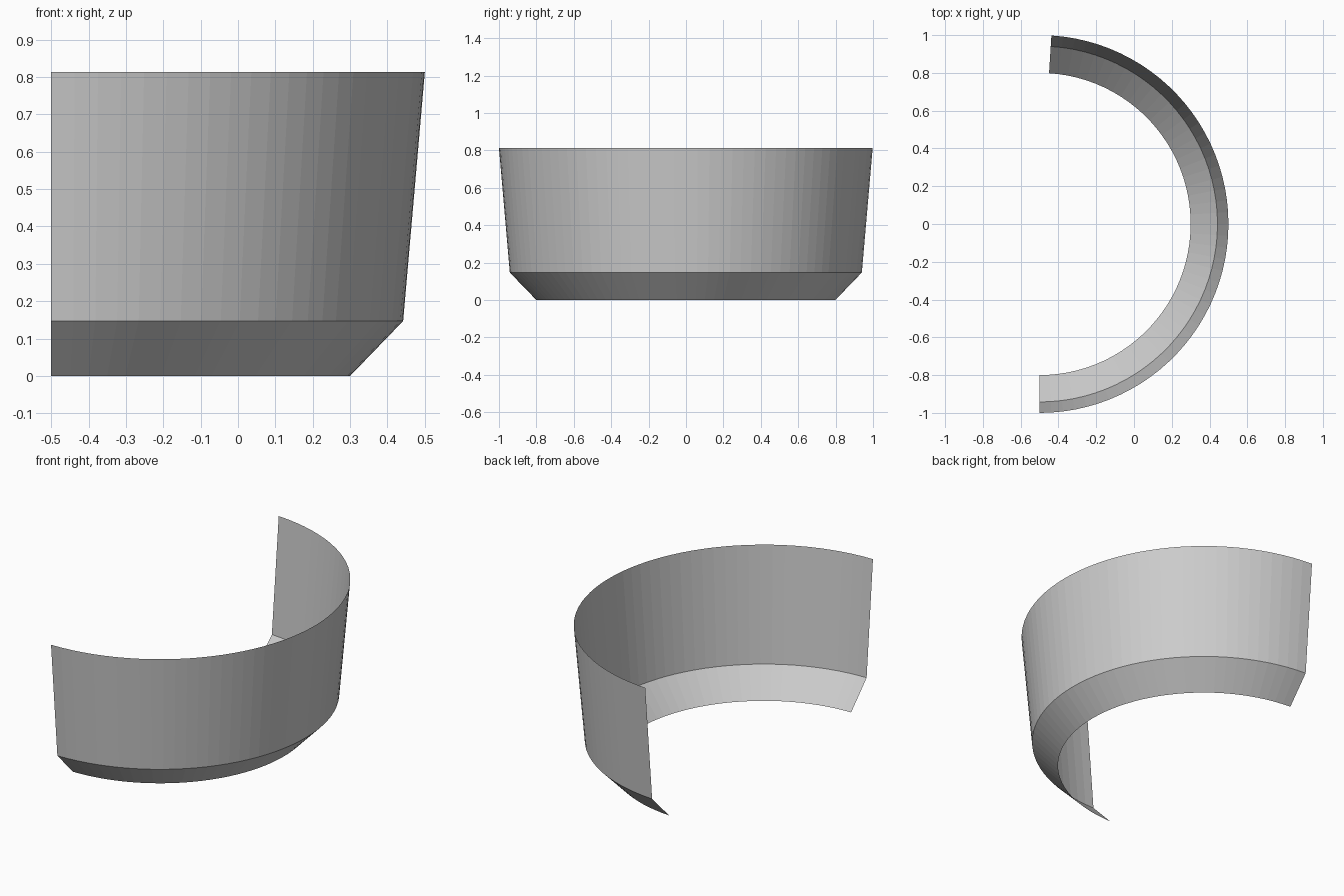
import bpy, bmesh, math

if "Cube" in bpy.data.objects:
    bpy.data.objects.remove(bpy.data.objects["Cube"])

# Wall profile as (radius, height), swept around the open end of the arc
PROFILE = [(0.80, 0.0), (0.942, 0.147), (1.0, 0.813)]
CENTRE_X = -0.5
STEP = math.radians(3.6)
SEGMENTS = 49

bm = bmesh.new()

# One column of points per step of the sweep
columns = []
for i in range(SEGMENTS + 1):
    a = -math.pi / 2 + i * STEP
    columns.append([bm.verts.new((CENTRE_X + r * math.cos(a), r * math.sin(a), z))
                    for r, z in PROFILE])

# Thin sloped rim and tall wall, facing outward
for c, d in zip(columns, columns[1:]):
    for k in range(len(PROFILE) - 1):
        bm.faces.new((c[k], d[k], d[k + 1], c[k + 1]))

mesh = bpy.data.meshes.new("curved_wall")
bm.to_mesh(mesh)
bm.free()
wall = bpy.data.objects.new("curved_wall", mesh)
bpy.context.collection.objects.link(wall)
